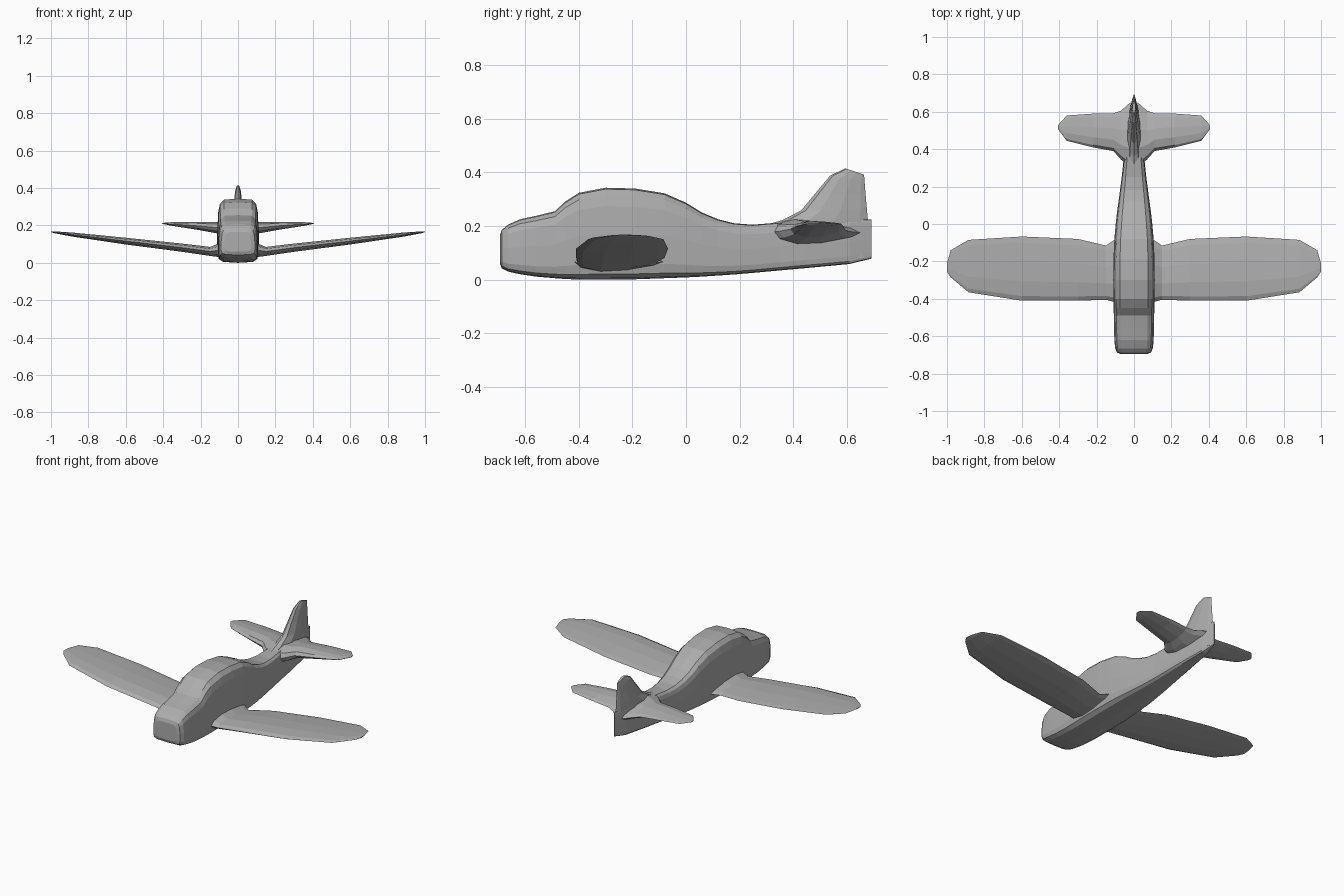
import bpy, bmesh

grey = bpy.data.materials.new("plain grey")
grey.diffuse_color = (0.42, 0.42, 0.42, 1)


def loft(name, rings, mirror=False):
    """Skin a list of equal-length rings and cap both ends."""
    bm = bmesh.new()
    rows = [[bm.verts.new(p) for p in ring] for ring in rings]
    n = len(rows[0])
    for a, b in zip(rows, rows[1:]):
        for i in range(n):
            j = (i + 1) % n
            bm.faces.new((a[i], a[j], b[j], b[i]))
    bm.faces.new(rows[0])
    bm.faces.new(rows[-1])
    bmesh.ops.recalc_face_normals(bm, faces=bm.faces)
    mesh = bpy.data.meshes.new(name)
    bm.to_mesh(mesh)
    bm.free()
    mesh.materials.append(grey)
    obj = bpy.data.objects.new(name, mesh)
    bpy.context.collection.objects.link(obj)
    if mirror:
        obj.modifiers.new("mirror", 'MIRROR')
    return obj


# Rounded-box cross-section: (fraction of half width, fraction of height)
SECTION = [(0, 0), (0.72, 0.015), (0.93, 0.06), (1, 0.17), (1, 0.5),
           (0.95, 0.8), (0.87, 0.92), (0.68, 0.985), (0, 1)]


def body_ring(y, bottom, top, w):
    right = [(fx * w, y, bottom + fz * (top - bottom)) for fx, fz in SECTION]
    left = [(-x, y, z) for x, y, z in right[-2:0:-1]]
    return right + left


# Fuselage stations: y, bottom, top, half width
body = [(-0.695, 0.06, 0.165, 0.070), (-0.688, 0.042, 0.185, 0.090),
        (-0.665, 0.030, 0.205, 0.101), (-0.62, 0.020, 0.225, 0.105),
        (-0.56, 0.011, 0.238, 0.107), (-0.49, 0.005, 0.255, 0.108),
        (-0.45, 0.002, 0.292, 0.109), (-0.40, 0.000, 0.324, 0.110),
        (-0.30, 0.000, 0.343, 0.111), (-0.19, 0.001, 0.340, 0.110),
        (-0.08, 0.005, 0.322, 0.105), (0.00, 0.008, 0.287, 0.098),
        (0.06, 0.011, 0.250, 0.091), (0.12, 0.015, 0.225, 0.083),
        (0.18, 0.019, 0.210, 0.075), (0.25, 0.025, 0.205, 0.066),
        (0.35, 0.034, 0.213, 0.055), (0.45, 0.043, 0.222, 0.045),
        (0.61, 0.058, 0.225, 0.024), (0.692, 0.078, 0.225, 0.003)]
loft("fuselage", [body_ring(*s) for s in body])

# Streamlined section: (fraction of chord, fraction of half thickness)
FOIL = [(0, 0), (0.07, 0.6), (0.3, 1), (0.6, 0.85), (0.9, 0.35), (1, 0),
        (0.9, -0.35), (0.6, -0.85), (0.3, -1), (0.07, -0.6)]


def wing_ring(x, y0, y1, z, t):
    return [(x, y0 + c * (y1 - y0), z + h * t) for c, h in FOIL]


# Main wings, from root fillet to rounded tip
wing = [(0.06, -0.43, -0.06, 0.070, 0.050), (0.112, -0.415, -0.09, 0.066, 0.034),
        (0.15, -0.405, -0.115, 0.061, 0.024), (0.30, -0.41, -0.080, 0.081, 0.022),
        (0.60, -0.41, -0.067, 0.116, 0.018), (0.885, -0.365, -0.085, 0.151, 0.011),
        (0.98, -0.285, -0.14, 0.163, 0.005), (1.0, -0.255, -0.21, 0.166, 0.002)]
loft("wings", [wing_ring(*s) for s in wing], mirror=True)

# Tailplane with thick root fairing
tail = [(0.02, 0.30, 0.65, 0.175, 0.050), (0.07, 0.345, 0.605, 0.180, 0.040),
        (0.11, 0.39, 0.592, 0.188, 0.031), (0.22, 0.41, 0.59, 0.198, 0.021),
        (0.36, 0.445, 0.58, 0.208, 0.009), (0.405, 0.505, 0.53, 0.211, 0.002)]
loft("tailplane", [wing_ring(*s) for s in tail], mirror=True)


def fin_ring(y0, z0, y1, z1, t):
    return [(h * t, y0 + c * (y1 - y0), z0 + c * (z1 - z0)) for c, h in FOIL]


# Fin: leading edge y, z, trailing edge y, z, half thickness
fin = [(0.36, 0.10, 0.693, 0.08, 0.034), (0.30, 0.205, 0.682, 0.19, 0.038),
       (0.36, 0.222, 0.680, 0.215, 0.036), (0.43, 0.258, 0.676, 0.258, 0.030),
       (0.48, 0.318, 0.671, 0.315, 0.022), (0.538, 0.388, 0.667, 0.365, 0.016),
       (0.595, 0.415, 0.665, 0.392, 0.008)]
loft("tail_fin", [fin_ring(*s) for s in fin])
